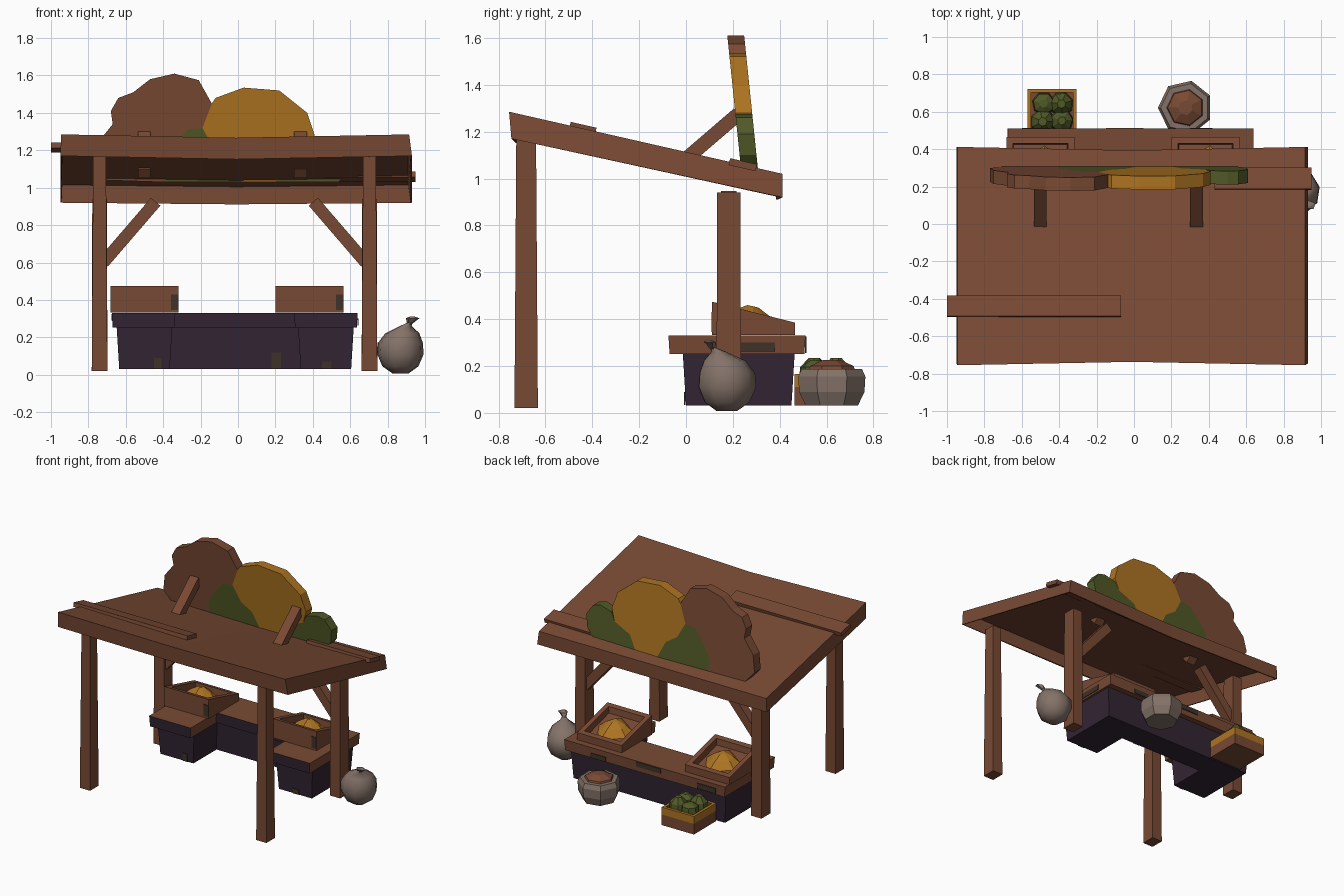
import bpy, bmesh, math
from mathutils import Vector

if "Cube" in bpy.data.objects:
    bpy.data.objects.remove(bpy.data.objects["Cube"])


def material(name, rgb):
    m = bpy.data.materials.new(name)
    m.diffuse_color = (*rgb, 1)
    m.use_nodes = True
    m.node_tree.nodes["Principled BSDF"].inputs["Base Color"].default_value = m.diffuse_color
    return m


WOOD = material("brown wood", (0.19, 0.068, 0.034))
PURPLE = material("dark purple paint", (0.032, 0.018, 0.032))
WORN = material("worn dark wood", (0.05, 0.032, 0.022))
GOLD = material("golden yellow", (0.42, 0.175, 0.016))
LEAF = material("leaf green", (0.08, 0.10, 0.02))
SACK = material("sack cloth", (0.23, 0.17, 0.14))


def loft(name, rings, mats, caps=(True, True), closed=True, smooth=False):
    """Skin a list of equal point rings; mats gives one material or one per band."""
    bands = mats if isinstance(mats, list) else [mats] * (len(rings) - 1)
    slots = list(dict.fromkeys(bands))
    bm = bmesh.new()
    vr = [[bm.verts.new(p) for p in r] for r in rings]
    n = len(rings[0])
    for k in range(len(rings) - 1):
        for i in range(n if closed else n - 1):
            j = (i + 1) % n
            f = bm.faces.new((vr[k][i], vr[k][j], vr[k + 1][j], vr[k + 1][i]))
            f.material_index = slots.index(bands[k])
    if caps[0]:
        bm.faces.new(vr[0]).material_index = slots.index(bands[0])
    if caps[1]:
        bm.faces.new(vr[-1]).material_index = slots.index(bands[-1])
    bmesh.ops.recalc_face_normals(bm, faces=bm.faces)
    for f in bm.faces:
        f.smooth = smooth
    me = bpy.data.meshes.new(name)
    bm.to_mesh(me)
    bm.free()
    for m in slots:
        me.materials.append(m)
    ob = bpy.data.objects.new(name, me)
    bpy.context.collection.objects.link(ob)
    return ob


def rect(x0, x1, y0, y1, z0, z1=None, inset=0.0):
    """Rectangle whose height runs from z0 at the front to z1 at the back."""
    z1 = z0 if z1 is None else z1
    x0, x1, y0, y1 = x0 + inset, x1 - inset, y0 + inset, y1 - inset
    return [(x0, y0, z0), (x1, y0, z0), (x1, y1, z1), (x0, y1, z1)]


def box(name, x, y, z, mat, taper=0.0):
    return loft(name, [rect(*x, *y, z[0]), rect(*x, *y, z[1], inset=taper)], mat)


def beam(name, a, b, w, x0, x1, mat, axis="x"):
    """Square-ended bar from a to b in the plane across the given axis."""
    a, b = Vector(a), Vector(b)
    d = (b - a).normalized() * (w / 2)
    s = Vector((-d.y, d.x))
    pts = [a + s, b + s, b - s, a - s]
    put = (lambda p, t: (t, p.x, p.y)) if axis == "x" else (lambda p, t: (p.x, t, p.y))
    return loft(name, [[put(p, t) for p in pts] for t in (x0, x1)], mat)


def circle(cx, cy, z, r, n, turn=0.0, squash=1.0):
    return [(cx + r * math.cos(turn + math.tau * i / n),
             cy + squash * r * math.sin(turn + math.tau * i / n), z) for i in range(n)]


# Sagging roof: hollow underneath, sloping down to the back
def roof_ring(x, xt, s):
    return [(x, -0.745 + s, 1.17 - s), (xt, -0.755 + s, 1.285 - s),
            (xt, 0.412 - s, 1.02 - s * .5), (x, 0.412 - s, 0.92 - s * .5)]


roof = loft("roof", [roof_ring(-0.95, -0.945, 0), roof_ring(-0.01, -0.01, 0.018),
                     roof_ring(0.93, 0.915, 0)], WOOD, closed=False)
sol = roof.modifiers.new("thickness", "SOLIDIFY")
sol.thickness, sol.offset = 0.01, -1

# Loose planks lying in the roof
beam("roof_plank_left", (-0.495, 1.227), (-0.385, 1.202), 0.03, -1.0, -0.07, WOOD)
beam("roof_plank_right", (0.185, 1.072), (0.30, 1.046), 0.03, 0.43, 0.95, WOOD)

# Four posts and the rear braces
for side, xc in (("left", -0.74), ("right", 0.703)):
    x = (xc - 0.042, xc + 0.042)
    box("front_post_" + side, x, (-0.732, -0.632), (0.02, 1.19), WOOD, 0.008)
    box("back_post_" + side, x, (0.13, 0.235), (0.02, 0.94), WOOD, 0.003)
    k = -1 if side == "left" else 1
    beam("brace_" + side, (xc - k * 0.02, 0.60), (xc - k * 0.30, 0.925), 0.065,
         0.15, 0.215, WOOD, "y")

# Bush-shaped sign board, leaning forward
def sign(name, outline, mat):
    rings = [[(x, 0.272 - 0.103 * (z - 1.03) + t, z) for x, z in outline] for t in (-0.036, 0.036)]
    return loft(name, rings, mat)


sign("sign_brown_bush", [(-.70, 1.04), (-.77, 1.12), (-.75, 1.24), (-.67, 1.34), (-.68, 1.41),
     (-.64, 1.48), (-.56, 1.51), (-.47, 1.58), (-.34, 1.61), (-.21, 1.575), (-.14, 1.45),
     (-.19, 1.32), (-.27, 1.31), (-.33, 1.24), (-.40, 1.13), (-.40, 1.03)], WOOD)
sign("sign_green_left", [(-.40, 1.03), (-.40, 1.13), (-.33, 1.24), (-.27, 1.31), (-.19, 1.32),
     (-.13, 1.21), (-.04, 1.15), (.02, 1.03)], LEAF)
sign("sign_yellow_bush", [(.02, 1.03), (-.04, 1.15), (-.13, 1.21), (-.19, 1.32), (-.14, 1.45),
     (-.12, 1.48), (.03, 1.535), (.22, 1.52), (.37, 1.40), (.41, 1.28), (.38, 1.19),
     (.25, 1.13), (.20, 1.03)], GOLD)
sign("sign_green_right", [(.20, 1.03), (.25, 1.13), (.38, 1.19), (.41, 1.25), (.50, 1.275),
     (.56, 1.26), (.61, 1.19), (.60, 1.10), (.54, 1.03)], LEAF)
for side, x in (("left", -0.535), ("right", 0.30)):
    beam("sign_strut_" + side, (-0.01, 1.075), (0.225, 1.277), 0.06, x, x + 0.068, WOOD)


# U-shaped counter: painted base and wooden top
def u_shape(x0, x1, y0, y1, wing, recess, z, grow=0.0):
    x0, x1, y0, y1 = x0 - grow, x1 + grow, y0 - grow, y1 + grow
    w = wing + 2 * grow
    return [(x0, y0, z), (x0 + w, y0, z), (x0 + w, recess - grow, z), (x1 - w, recess - grow, z),
            (x1 - w, y0, z), (x1, y0, z), (x1, y1, z), (x0, y1, z)]


loft("counter_base", [u_shape(-.635, .605, 0.0, .45, .27, .27, .032),
                      u_shape(-.635, .605, 0.0, .45, .27, .27, .26, .014)], PURPLE)
top = loft("counter_top", [u_shape(-.67, .635, -.07, .505, .33, .23, .252),
                           u_shape(-.67, .635, -.07, .505, .33, .23, .33, .005)], WOOD)
top.data.materials.append(PURPLE)
for p in top.data.polygons:          # painted front edges
    if p.normal.y < -0.5:
        p.material_index = 1

# Worn patches on the counter edges and base
patches = [((-.60, -.45), (.508, .514), (.262, .30)), ((-.15, .05), (.508, .514), (.29, .325)),
           ((.30, .42), (.508, .514), (.256, .29)), ((.638, .643), (.20, .38), (.262, .30)),
           ((-.45, -.41), (-.008, -.003), (.034, .09)), ((.45, .50), (-.008, -.003), (.034, .07)),
           ((.18, .23), (.264, .269), (.034, .12)), ((-.676, -.672), (.05, .2), (.29, .325))]
for i, (x, y, z) in enumerate(patches):
    box("worn_patch_%d" % i, x, y, z, WORN)

# Sloped display trays with golden produce
for side, x0 in (("left", -0.683), ("right", 0.20)):
    r = (x0, x0 + 0.365, 0.112, 0.465)
    loft("tray_" + side, [rect(*r, .332), rect(*r, .474, .385), rect(*r, .466, .393, .035),
                          rect(*r, .42, .345, .04)], [WOOD] * 3)
    cx, cy = x0 + 0.182, 0.285
    rings = []
    for rad, h in ((1.0, .383), (.6, .425), (.18, .455)):
        ring = []
        for i, wob in enumerate((.13, .115, .135, .10, .13, .12, .095, .125, .11)):
            a = math.tau * i / 9
            dx, dy = rad * wob * math.cos(a), rad * wob * math.sin(a)
            ring.append((cx + dx, cy + dy, h - 0.23 * dy))
        rings.append(ring)
    loft("golden_produce_" + side, rings, GOLD)
    box("tray_patch_" + side, (x0 + .325, x0 + .364), (.108, .113), (.345, .43), WORN)

# Small crate of greens behind the counter
c = (-0.57, -0.307, 0.462, 0.722)
loft("greens_crate", [rect(*c, .032), rect(*c, .11), rect(*c, .165), rect(*c, .165, inset=.02),
                      rect(*c, .13, inset=.02)], [WOOD, GOLD, GOLD, WOOD])
for i, (dx, dy, r, h) in enumerate(((-.05, -.045, .068, .235), (.052, -.04, .065, .225),
                                    (-.045, .052, .063, .215), (.05, .05, .066, .235))):
    x, y = -0.438 + dx, 0.592 + dy
    loft("green_leaves_%d" % i, [circle(x, y, .135, r, 7, i), circle(x, y, .195, r * .9, 7, i),
                                 circle(x, y, h, r * .35, 7, i)], LEAF)

# Open sack with brown contents
sx, sy = 0.275, 0.622
radii = ((.032, .115), (.09, .143), (.155, .147), (.188, .132), (.188, .10), (.20, .095), (.225, .04))
loft("open_sack", [circle(sx, sy, z, r, 7, 1.35) for z, r in radii],
     [SACK] * 4 + [WOOD] * 2)

# Tied sack leaning beside the post
prof = ((0, 0, .008, .045), (0, 0, .045, .098), (0, 0, .11, .126), (0, 0, .17, .122),
        (.01, -.01, .222, .092), (.03, -.035, .262, .03), (.05, -.06, .278, .014))
loft("tied_sack", [circle(.869 + dx, .173 + dy, z, r, 9, .2) for dx, dy, z, r in prof],
     SACK, smooth=True)
loft("sack_tie_end", [circle(.915, .118, .27, .014, 5), circle(.935, .10, .302, .038, 5, .4, .7),
                      circle(.93, .095, .312, .012, 5)], SACK)
